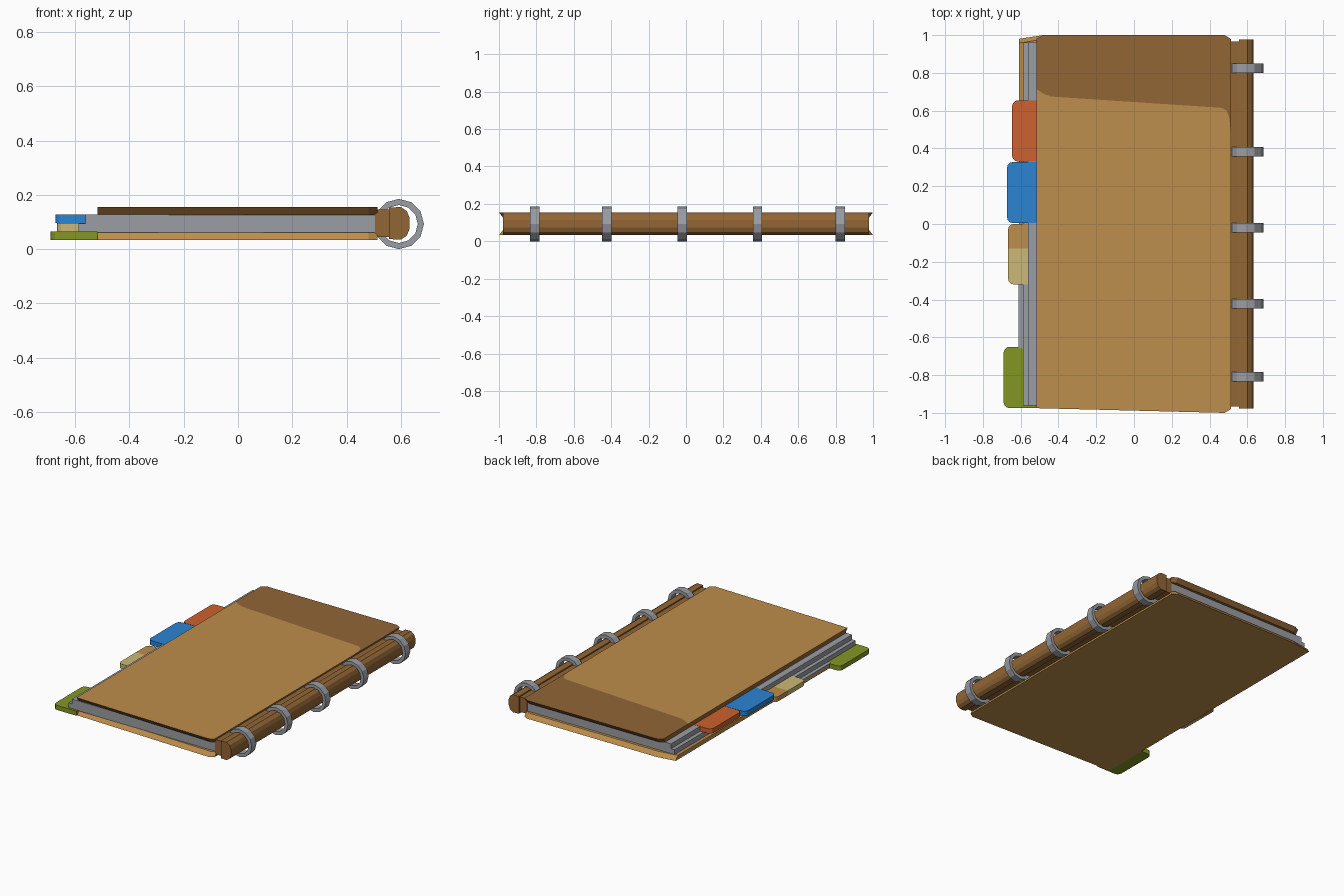
import bpy, bmesh, math
from mathutils import Vector

if "Cube" in bpy.data.objects:
    bpy.data.objects.remove(bpy.data.objects["Cube"])


def lin(c):
    c /= 255
    return c / 12.92 if c <= 0.04045 else ((c + 0.055) / 1.055) ** 2.4


def material(name, r, g, b):
    m = bpy.data.materials.new(name)
    m.diffuse_color = (lin(r), lin(g), lin(b), 1)
    m.use_nodes = True
    m.node_tree.nodes["Principled BSDF"].inputs["Base Color"].default_value = m.diffuse_color
    return m


TAN = material("tan leather", 190, 142, 76)
BROWN = material("brown leather", 146, 102, 53)
GREY = material("grey", 154, 157, 163)
RED = material("orange red", 205, 97, 46)
BLUE = material("blue", 43, 132, 210)
SAND = material("sand yellow", 204, 185, 117)
GREEN = material("olive green", 132, 150, 36)


def finish(name, bm, *mats):
    bmesh.ops.recalc_face_normals(bm, faces=bm.faces)
    me = bpy.data.meshes.new(name)
    bm.to_mesh(me)
    bm.free()
    ob = bpy.data.objects.new(name, me)
    bpy.context.collection.objects.link(ob)
    for m in mats:
        me.materials.append(m)
    return ob


def loft(bm, lower, upper):
    """Close a solid between two matching loops; returns (lower, upper) cap faces."""
    a = [bm.verts.new(p) for p in lower]
    b = [bm.verts.new(p) for p in upper]
    n = len(a)
    for i in range(n):
        j = (i + 1) % n
        bm.faces.new((a[i], a[j], b[j], b[i]))
    return bm.faces.new(a[::-1]), bm.faces.new(b)


def slab(name, outline, z0, z1, mat):
    bm = bmesh.new()
    loft(bm, [(x, y, z0) for x, y in outline], [(x, y, z1) for x, y in outline])
    return finish(name, bm, mat)


def rect(x0, x1, y0, y1):
    return [(x0, y0), (x1, y0), (x1, y1), (x0, y1)]


def bar(name, profile, y, mat):
    bm = bmesh.new()
    loft(bm, [(x, -y, z) for x, z in profile], [(x, y, z) for x, z in profile])
    return finish(name, bm, mat)


# Covers: ends slope inward towards the pages
def tapered(outline, z_wide, z_narrow, bm):
    wide = [(x, y, z_wide) for x, y in outline]
    narrow = [(x, y - math.copysign(0.022, y) if abs(y) > 0.9 else y, z_narrow)
              for x, y in outline]
    return loft(bm, narrow, wide)[1]


bm = bmesh.new()
tapered([(-0.61, -0.965), (0.48, -1), (0.513, -0.98), (0.513, 0.98),
         (0.48, 1), (-0.48, 1), (-0.61, 0.98)], 0.033, 0.062, bm)
finish("bottom_cover", bm, TAN)

bm = bmesh.new()
top = tapered([(-0.517, -0.975), (0.48, -1), (0.513, -0.98), (0.513, 0.48), (0.513, 0.98),
               (0.48, 1), (-0.48, 1), (-0.517, 0.98), (-0.517, 0.715)], 0.155, 0.126, bm)
v = list(top.verts)
right = next(p for p in v if abs(p.co.y - 0.48) < 1e-3)
left = next(p for p in v if abs(p.co.y - 0.715) < 1e-3)
path = [(0.505, 0.56), (0.49, 0.6), (0.465, 0.615), (-0.44, 0.675), (-0.48, 0.69)]
bmesh.utils.face_split(top, right, left, coords=[Vector((x, y, 0.155)) for x, y in path])
for f in bm.faces:   # lower part of the top face is the lighter leather
    flat_top = all(p.co.z > 0.154 for p in f.verts)
    f.material_index = 1 if flat_top and min(p.co.y for p in f.verts) < 0 else 0
finish("top_cover", bm, BROWN, TAN)

# Pages in two stepped layers, and the grey strip on the bottom cover edge
slab("lower_pages", rect(-0.588, 0.51, -0.96, 0.96), 0.061, 0.095, GREY)
slab("upper_pages", rect(-0.562, 0.51, -0.96, 0.96), 0.095, 0.127, GREY)
slab("edge_strip", rect(-0.612, -0.58, -0.66, -0.3), 0.05, 0.065, GREY)


# Index tabs with rounded outer corners
def tab(name, x0, x1, y0, y1, z0, z1, mat):
    r, pts = 0.03, [(x1, y0), (x1, y1)]
    for cy, start in ((y1 - r, 90), (y0 + r, 180)):
        for k in range(4):
            t = math.radians(start + 30 * k)
            pts.append((x0 + r + r * math.cos(t), cy + r * math.sin(t)))
    return slab(name, pts, z0, z1, mat)


tab("red_tab", -0.645, -0.517, 0.33, 0.655, 0.096, 0.128, RED)
tab("blue_tab", -0.672, -0.517, 0.005, 0.328, 0.096, 0.128, BLUE)
sand = tab("sand_tab", -0.667, -0.55, -0.32, 0.0, 0.064, 0.096, SAND)
tab("green_tab", -0.69, -0.517, -0.975, -0.65, 0.033, 0.064, GREEN)

# Back half of the sand tab is tan
bm = bmesh.new()
bm.from_mesh(sand.data)
bmesh.ops.bisect_plane(bm, geom=bm.verts[:] + bm.edges[:] + bm.faces[:],
                       plane_co=(0, -0.13, 0), plane_no=(0, 1, 0))
for f in bm.faces:
    f.material_index = int(f.calc_center_median().y > -0.13)
bm.to_mesh(sand.data)
bm.free()
sand.data.materials.append(TAN)

# Spine bar and the strip joining it to the covers
bar("spine", [(0.557, 0.037), (0.6, 0.035), (0.622, 0.05), (0.632, 0.075), (0.632, 0.115),
              (0.622, 0.14), (0.6, 0.155), (0.557, 0.153)], 0.978, BROWN)
bar("spine_hinge", [(0.505, 0.045), (0.56, 0.045), (0.56, 0.145), (0.505, 0.145)], 0.965, BROWN)

# Binder rings
for i, y in enumerate((0.825, 0.382, -0.02, -0.423, -0.808)):
    bm = bmesh.new()
    loops = []
    for k in range(12):
        t = math.tau * k / 12
        loops.append([bm.verts.new((0.5925 + r * math.cos(t), y + dy, 0.0925 + r * math.sin(t)))
                      for r, dy in ((0.0925, -0.025), (0.0925, 0.025), (0.07, 0.025), (0.07, -0.025))])
    for k in range(12):
        a, b = loops[k], loops[(k + 1) % 12]
        for s in range(4):
            e = (s + 1) % 4
            bm.faces.new((a[s], a[e], b[e], b[s]))
    finish(f"binder_ring_{i + 1}", bm, GREY)
